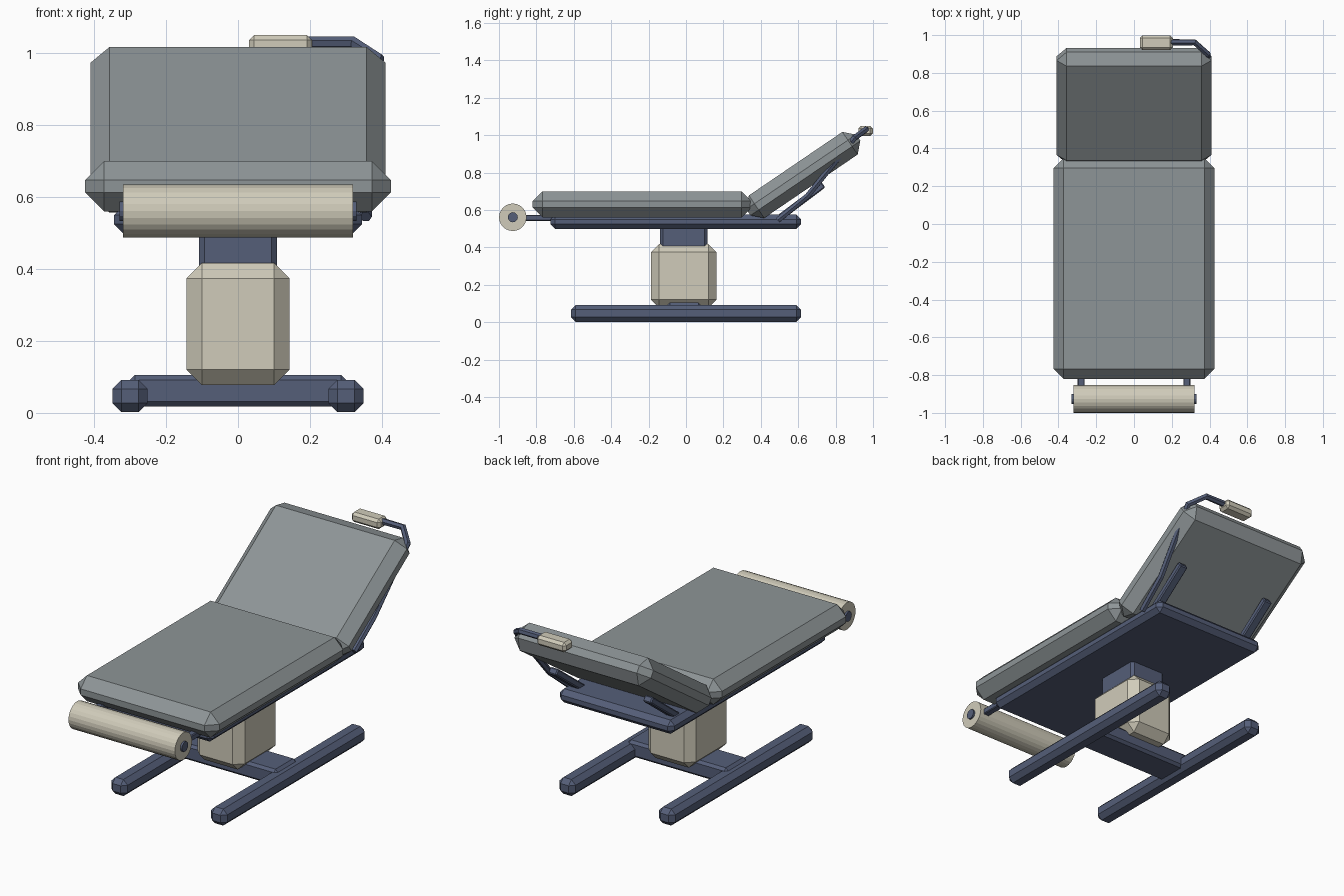
import bpy, bmesh, math
from mathutils import Matrix, Vector

cube = bpy.data.objects.get("Cube")
if cube:
    bpy.data.objects.remove(cube, do_unlink=True)


def material(name, rgb):
    m = bpy.data.materials.new(name)
    m.use_nodes = True
    m.diffuse_color = (*rgb, 1)
    m.node_tree.nodes["Principled BSDF"].inputs["Base Color"].default_value = (*rgb, 1)
    return m


GREY = material("grey upholstery", (0.27, 0.30, 0.31))
BLUE = material("slate blue metal", (0.09, 0.113, 0.19))
CREAM = material("cream plastic", (0.63, 0.60, 0.49))


def add_object(name, mesh, mat):
    mesh.materials.clear()
    mesh.materials.append(mat)
    obj = bpy.data.objects.new(name, mesh)
    bpy.context.collection.objects.link(obj)
    return obj


def block(name, center, size, bevel, mat, tilt=0):
    """Box with flat chamfers, tilted about x (degrees)."""
    bm = bmesh.new()
    bmesh.ops.create_cube(bm, size=1)
    bmesh.ops.scale(bm, vec=size, verts=bm.verts)
    bmesh.ops.bevel(bm, geom=bm.edges[:], offset=bevel, segments=1, affect='EDGES')
    bm.transform(Matrix.Translation(center) @ Matrix.Rotation(math.radians(tilt), 4, 'X'))
    mesh = bpy.data.meshes.new(name)
    bm.to_mesh(mesh)
    bm.free()
    return add_object(name, mesh, mat)


def x_cylinder(name, center, radius, length, sides, mat):
    bm = bmesh.new()
    bmesh.ops.create_cone(bm, cap_ends=True, segments=sides, radius1=radius,
                          radius2=radius, depth=length)
    bm.transform(Matrix.Translation(center) @ Matrix.Rotation(math.pi / 2, 4, 'Y'))
    mesh = bpy.data.meshes.new(name)
    bm.to_mesh(mesh)
    bm.free()
    return add_object(name, mesh, mat)


def tube(name, points, radius, mat):
    """Faceted tube along a polyline."""
    curve = bpy.data.curves.new(name + "_path", 'CURVE')
    curve.dimensions = '3D'
    curve.bevel_depth = radius
    curve.bevel_resolution = 1
    curve.use_fill_caps = True
    spline = curve.splines.new('POLY')
    spline.points.add(len(points) - 1)
    for p, co in zip(spline.points, points):
        p.co = (*co, 1)
    path = bpy.data.objects.new(name + "_path", curve)
    mesh = bpy.data.meshes.new_from_object(path)
    bpy.data.objects.remove(path)
    for poly in mesh.polygons:
        poly.use_smooth = False
    return add_object(name, mesh, mat)


# Base
for side, s in (("left", 1), ("right", -1)):
    block(f"{side}_skid", (s * 0.30, 0, 0.047), (0.098, 1.23, 0.09), 0.025, BLUE)
block("base_crossbeam", (0, -0.01, 0.062), (0.60, 0.18, 0.088), 0.014, BLUE)

# Lifting column
block("column_housing", (0, -0.013, 0.247), (0.286, 0.35, 0.34), 0.043, CREAM)
block("column_neck", (0, -0.012, 0.44), (0.218, 0.256, 0.16), 0.016, BLUE)

# Deck and cushions
block("deck_frame", (0, -0.055, 0.537), (0.69, 1.34, 0.075), 0.025, BLUE)
block("seat_cushion", (0, -0.235, 0.63), (0.85, 1.17, 0.14), 0.053, GREY)
block("back_cushion", (0, 0.627, 0.787), (0.82, 0.71, 0.146), 0.053, GREY, 34.2)

# Foot roll with its axle and arms
ROLL = (0, -0.926, 0.561)
x_cylinder("foot_roll", ROLL, 0.0735, 0.64, 24, CREAM)
x_cylinder("roll_axle", ROLL, 0.027, 0.66, 12, BLUE)
for side, s in (("left", 1), ("right", -1)):
    block(f"{side}_roll_arm", (s * 0.28, -0.77, 0.558), (0.037, 0.32, 0.032), 0.004, BLUE)

# Backrest supports between deck and back cushion
low, high = Vector((0, 0.45, 0.52)), Vector((0, 0.735, 0.735))
span = high - low
angle = math.degrees(math.atan2(span.z, span.y))
for side, s in (("left", 1), ("right", -1)):
    mid = (low + high) / 2 + Vector((s * 0.285, 0, 0))
    block(f"{side}_back_support", mid, (0.05, span.length, 0.035), 0.006, BLUE, angle)

# Handset on a bent side arm
tube("handset_arm", [(0.355, 0.49, 0.545), (0.362, 0.65, 0.675), (0.39, 0.90, 0.985),
                     (0.32, 0.962, 1.03), (0.19, 0.962, 1.03)], 0.017, BLUE)
block("handset", (0.118, 0.96, 1.023), (0.175, 0.077, 0.054), 0.014, CREAM)
